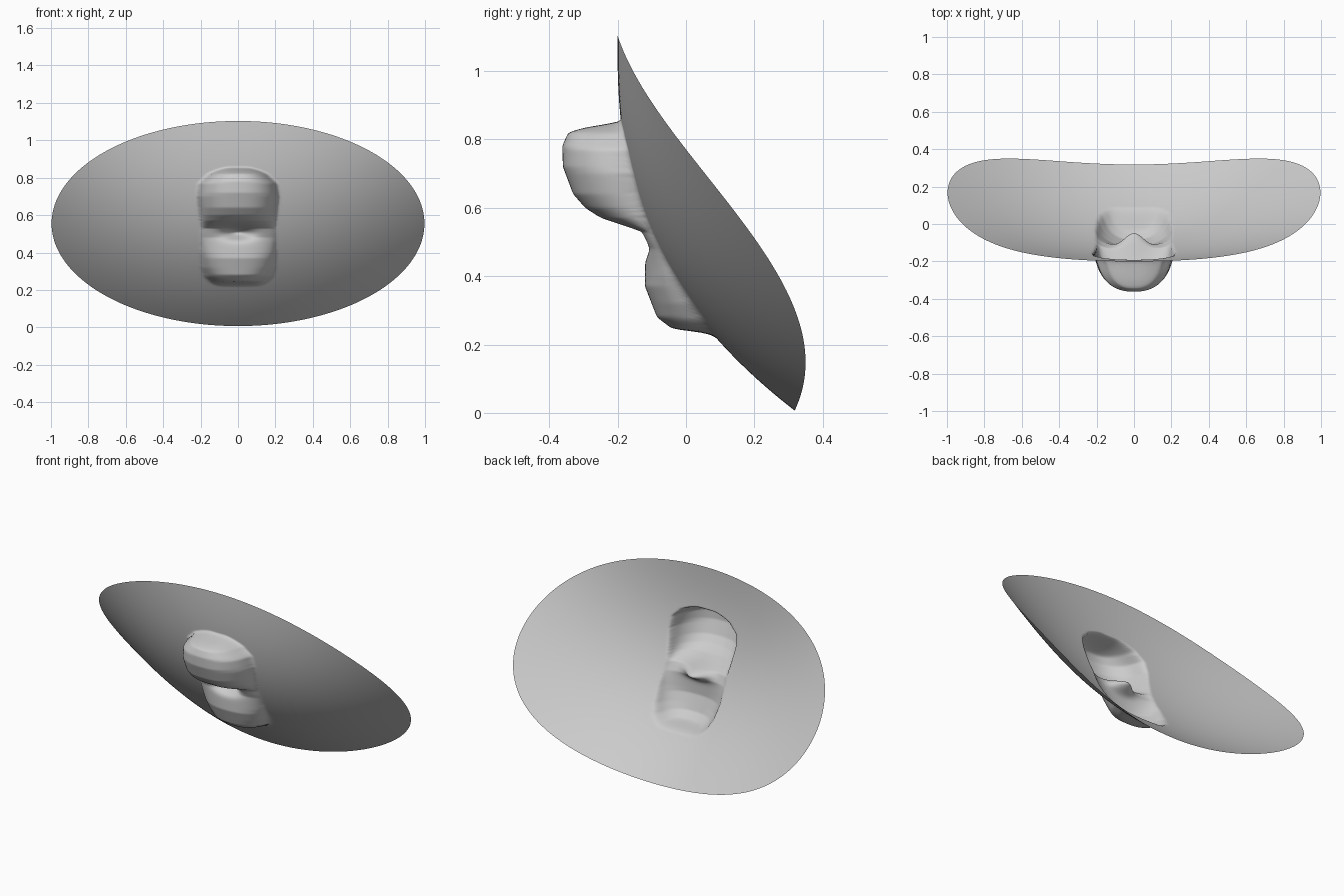
import bpy, bmesh
from math import sin, cos, pi, exp

if "Cube" in bpy.data.objects:
    bpy.data.objects.remove(bpy.data.objects["Cube"])

RINGS, SEGS = 120, 240
CZ, HALF_H = 0.555, 0.55

# Centre-line profile of the double bump (z, y) and its half width (z, w)
PROFILE = [(.215, .11), (.235, .05), (.245, -.04), (.28, -.085), (.37, -.12),
           (.48, -.12), (.53, -.145), (.55, -.20), (.57, -.25), (.60, -.295),
           (.64, -.33), (.72, -.36), (.78, -.362), (.82, -.345), (.834, -.30),
           (.842, -.25), (.853, -.19)]
WIDTH = [(.215, .11), (.24, .13), (.27, .165), (.32, .187), (.40, .20), (.50, .20),
         (.55, .195), (.60, .20), (.70, .212), (.77, .20), (.82, .145), (.85, .07)]


def interp(pts, t):
    if t <= pts[0][0]:
        return pts[0][1]
    for (a, p), (b, q) in zip(pts, pts[1:]):
        if t <= b:
            return p + (q - p) * (t - a) / (b - a)
    return pts[-1][1]


def sheet(x, z):
    """Saddle-like tilted dish."""
    v = (z - CZ) / HALF_H
    return (-.12 - .214 * v + .18 * v * v - .046 * v ** 3
            + .29 * x * x - .196 * v * x * x)


def surface(x, z):
    y = sheet(x, z)
    if PROFILE[0][0] < z < PROFILE[-1][0]:
        u = min(abs(x) / interp(WIDTH, z), 1)
        lift = min(0, interp(PROFILE, z) - sheet(0, z))
        y += lift * (1 - u ** 2.6) ** 0.55
    # Dent between the two bumps
    y += .085 * exp(-(x / .075) ** 2 - ((z - .508) / .033) ** 2)
    return y


# Elliptical sheet as a polar grid
bm = bmesh.new()
centre = bm.verts.new((0, surface(0, CZ), CZ))
rings = []
for i in range(1, RINGS + 1):
    r = i / RINGS
    ring = []
    for j in range(SEGS):
        a = 2 * pi * j / SEGS
        x, z = r * cos(a), CZ + HALF_H * r * sin(a)
        ring.append(bm.verts.new((x, surface(x, z), z)))
    rings.append(ring)
for j in range(SEGS):
    k = (j + 1) % SEGS
    bm.faces.new((centre, rings[0][j], rings[0][k]))
    for inner, outer in zip(rings, rings[1:]):
        bm.faces.new((inner[j], outer[j], outer[k], inner[k]))
for f in bm.faces:
    f.smooth = True
mesh = bpy.data.meshes.new("moulded_sheet")
bm.to_mesh(mesh)
bm.free()
obj = bpy.data.objects.new("moulded_sheet", mesh)
bpy.context.collection.objects.link(obj)

# Soften the bump edges into fillets
soft = obj.modifiers.new("soften", 'SMOOTH')
soft.factor = 0.5
soft.iterations = 5
